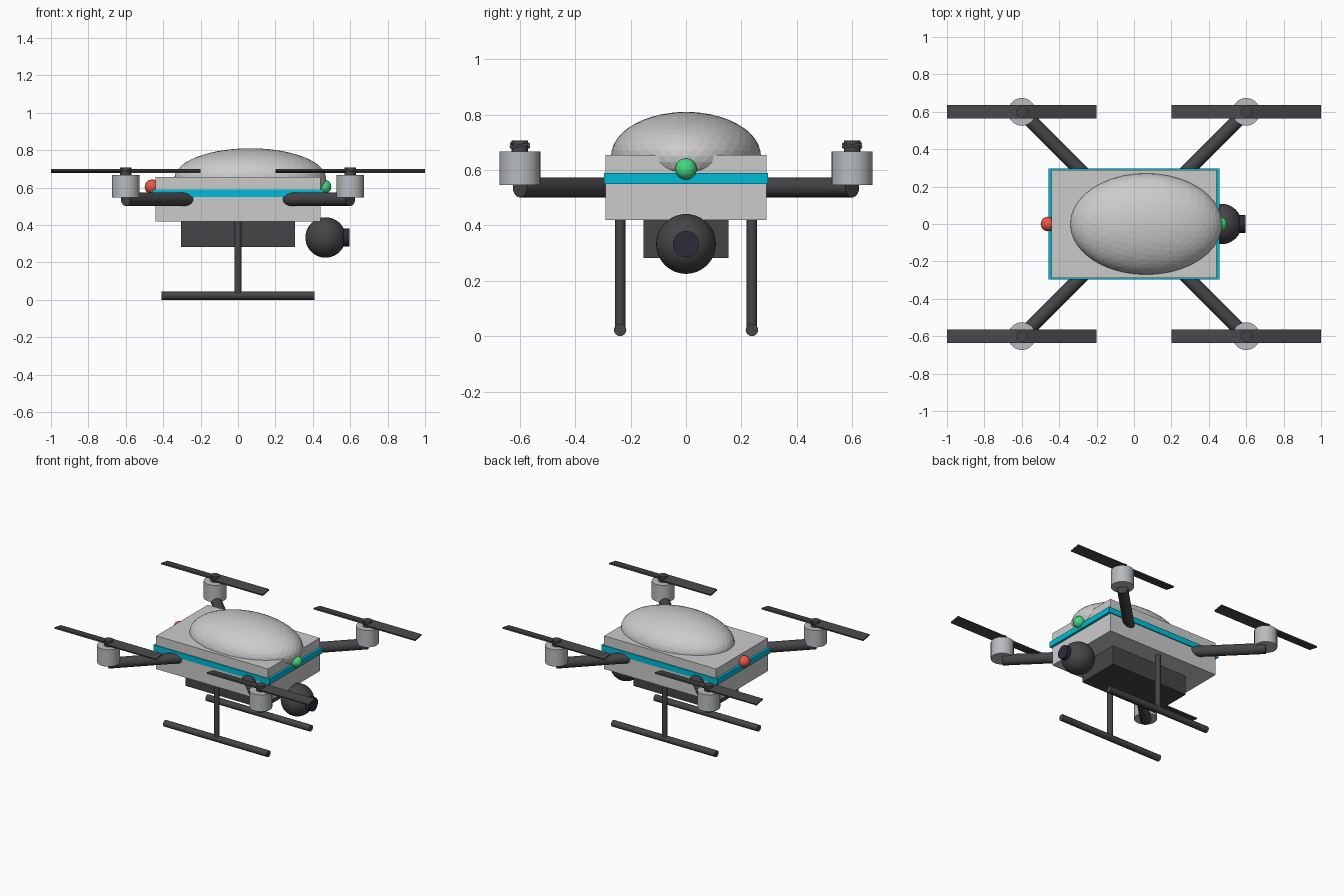
import bpy
from math import radians
from mathutils import Vector

if "Cube" in bpy.data.objects:
    bpy.data.objects.remove(bpy.data.objects["Cube"])


def material(name, rgb):
    m = bpy.data.materials.new(name)
    m.diffuse_color = (*rgb, 1)
    m.use_nodes = True
    m.node_tree.nodes["Principled BSDF"].inputs["Base Color"].default_value = m.diffuse_color
    return m


DARK = material("dark_plastic", (0.06, 0.06, 0.065))
LENS = material("lens_glass", (0.025, 0.025, 0.04))
METAL = material("motor_metal", (0.48, 0.5, 0.52))
CYAN = material("cyan_trim", (0.0, 0.5, 0.68))
RED = material("red_light", (0.8, 0.1, 0.06))
GREEN = material("green_light", (0.06, 0.7, 0.22))


def finish(name, mat, smooth=False):
    ob = bpy.context.object
    ob.name = name
    if mat:
        ob.data.materials.append(mat)
    if smooth:
        bpy.ops.object.shade_smooth_by_angle(angle=radians(35))
    return ob


def box(name, loc, size, mat=None, rot=(0, 0, 0)):
    bpy.ops.mesh.primitive_cube_add(size=1, location=loc, rotation=rot)
    ob = finish(name, mat)
    ob.scale = size
    return ob


def rod(name, a, b, r, mat, sides=20):
    a, b = Vector(a), Vector(b)
    d = b - a
    bpy.ops.mesh.primitive_cylinder_add(
        vertices=sides, radius=r, depth=d.length, location=(a + b) / 2,
        rotation=d.to_track_quat('Z', 'Y').to_euler())
    return finish(name, mat, True)


def ball(name, loc, radii, mat=None, level=4):
    bpy.ops.mesh.primitive_ico_sphere_add(subdivisions=level, radius=1, location=loc)
    ob = finish(name, mat)
    ob.scale = radii
    return ob


# Fuselage, trim band, canopy and battery
box("body", (0, 0, 0.537), (0.882, 0.58, 0.236))
box("trim_band", (0, 0, 0.569), (0.915, 0.594, 0.04), CYAN)
ball("canopy", (0.065, 0, 0.65), (0.406, 0.271, 0.16))
box("battery", (0, 0, 0.358), (0.61, 0.306, 0.15), DARK)

# Camera at the nose
ball("camera_ball", (0.468, 0, 0.333), (0.108,) * 3, DARK)
rod("camera_lens", (0.5, 0, 0.333), (0.597, 0, 0.333), 0.047, LENS, 24)

# Navigation lights
ball("nose_light", (0.46, 0, 0.604), (0.039,) * 3, GREEN, 3)
ball("tail_light", (-0.46, 0, 0.604), (0.039,) * 3, RED, 3)

# Four arms, each with motor, hub and two pitched blades
for sx in (-1, 1):
    for sy in (-1, 1):
        x, y = 0.6 * sx, 0.6 * sy
        rod("arm", (0.22 * sx, 0.22 * sy, 0.537), (x, y, 0.537), 0.036, DARK)
        rod("motor", (x, y, 0.546), (x, y, 0.666), 0.074, METAL, 28)
        rod("rotor_hub", (x, y, 0.66), (x, y, 0.706), 0.03, DARK, 16)
        for side in (-1, 1):
            box("rotor_blade", (x + 0.2 * side, y, 0.688), (0.4, 0.073, 0.01),
                DARK, (radians(10 * side), 0, 0))

# Landing gear
for sy in (-1, 1):
    y = 0.238 * sy
    rod("landing_leg", (0, y, 0.023), (0, y, 0.45), 0.019, DARK, 16)
    rod("landing_skid", (-0.408, y, 0.0225), (0.408, y, 0.0225), 0.0225, DARK, 16)
